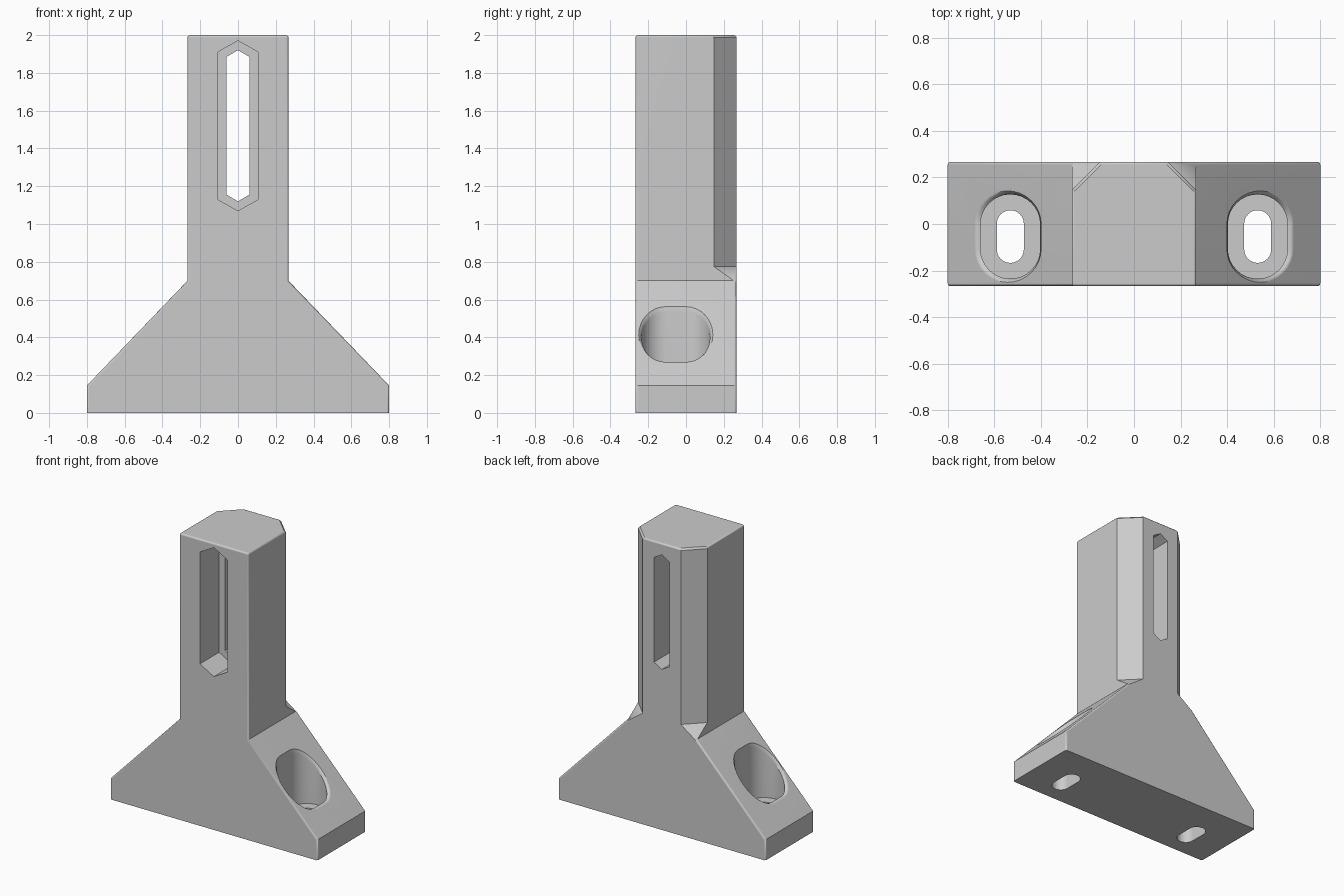
import bpy, bmesh, math
from mathutils import Vector

cube = bpy.data.objects.get("Cube")
if cube:
    bpy.data.objects.remove(cube, do_unlink=True)

HALF_COL, HALF_FOOT, HALF_DEPTH = 0.267, 0.8, 0.267
SHOULDER_Z, TOE_Z, TOP_Z = 0.7, 0.145, 2.0
SLOPE = (SHOULDER_Z - TOE_Z) / (HALF_FOOT - HALF_COL)
EDGE = 0.012

grey = bpy.data.materials.new("light grey plastic")
grey.use_nodes = True
COLOUR = (0.6, 0.6, 0.6, 1)
grey.diffuse_color = COLOUR
grey.node_tree.nodes["Principled BSDF"].inputs["Base Color"].default_value = COLOUR


def loft(rings):
    """Closed solid through rings with equal point counts."""
    bm = bmesh.new()
    loops = [[bm.verts.new(p) for p in ring] for ring in rings]
    n = len(loops[0])
    for a, b in zip(loops, loops[1:]):
        for i in range(n):
            j = (i + 1) % n
            bm.faces.new((a[i], a[j], b[j], b[i]))
    bm.faces.new(loops[0][::-1])
    bm.faces.new(loops[-1])
    bmesh.ops.recalc_face_normals(bm, faces=bm.faces[:])
    return bm


def add_object(name, bm):
    mesh = bpy.data.meshes.new(name)
    bm.to_mesh(mesh)
    bm.free()
    mesh.materials.append(grey)
    obj = bpy.data.objects.new(name, mesh)
    bpy.context.collection.objects.link(obj)
    return obj


def cut(target, bm):
    """Subtract a solid from the target and discard the cutter."""
    cutter = add_object("cutter", bm)
    cutter.hide_render = True
    mod = target.modifiers.new("cut", 'BOOLEAN')
    mod.operation, mod.solver, mod.object = 'DIFFERENCE', 'EXACT', cutter
    bpy.context.view_layer.objects.active = target
    bpy.ops.object.modifier_apply(modifier=mod.name)
    bpy.data.objects.remove(cutter, do_unlink=True)


def long_hex(half_w, z_low, z_high, tip, y):
    right = [(0, z_low), (half_w, z_low + tip), (half_w, z_high - tip), (0, z_high)]
    left = [(-half_w, z_high - tip), (-half_w, z_low + tip)]
    return [(x, y, z) for x, z in right + left]


def stadium(cx, cy, radius, half_straight, height):
    """Rounded slot outline along y; height is a function of x."""
    pts = []
    for k in range(34):
        end = 1 if k < 17 else -1
        a = math.pi * (k if k < 17 else k - 1) / 16
        x = cx + radius * math.cos(a)
        pts.append((x, cy + end * half_straight + radius * math.sin(a), height(x)))
    return pts


# Flared foot and column as one extruded outline
half = [(HALF_FOOT, 0), (HALF_FOOT, TOE_Z), (HALF_COL, SHOULDER_Z), (HALF_COL, TOP_Z)]
outline = half + [(-x, z) for x, z in reversed(half)]
bm = loft([[(x, y, z) for x, z in outline] for y in (-HALF_DEPTH, HALF_DEPTH)])

# Softened outer edges, leaving the base sharp
soft = [e for e in bm.edges
        if e.calc_face_angle(0) > math.radians(60)
        and max(v.co.z for v in e.verts) > 0.01]
bmesh.ops.bevel(bm, geom=soft, offset=EDGE, segments=3, profile=0.5, affect='EDGES')
body = add_object("slotted_bracket", bm)

# Chamfered rear corners of the column, with a sloping foot
d0 = (HALF_COL + 0.147) / math.sqrt(2)
section = [(d0, 0.775), (d0, TOP_Z - EDGE), (d0 - EDGE, TOP_Z), (d0 - EDGE, 2.1),
           (d0 + 0.2, 2.1), (d0 + 0.2, 0.575)]
for side in (-1, 1):
    out = Vector((side, 1, 0)).normalized()
    along = Vector((-side, 1, 0)).normalized()
    cut(body, loft([[out * d + along * w + Vector((0, 0, z)) for d, z in section]
                    for w in (-0.25, 0.25)]))

# Stepped vertical slot through the column
cut(body, loft([long_hex(0.107, 1.07, 1.97, 0.06, y) for y in (-0.4, -0.055)]))
cut(body, loft([long_hex(0.06, 1.12, 1.92, 0.035, y) for y in (-0.2, 0.4)]))

# Recessed screw slots in both feet, with an eased lower rim
for side in (-1, 1):
    cx, cy = side * 0.531, -0.054

    def slope(offset):
        return lambda x: SHOULDER_Z - (abs(x) - HALF_COL) * SLOPE + offset

    def flat(z):
        return lambda x: z

    cut(body, loft([
        stadium(cx, cy, 0.128, 0.053, flat(0.165)),
        stadium(cx, cy, 0.128, 0.053, slope(-0.025)),
        stadium(cx + side * 0.005, cy, 0.137, 0.053, slope(-0.008)),
        stadium(cx + side * 0.013, cy, 0.145, 0.053, slope(0.002)),
        stadium(cx + side * 0.013, cy, 0.145, 0.053, slope(0.3))]))
    cut(body, loft([stadium(cx, cy, 0.058, 0.055, flat(z)) for z in (-0.1, 0.25)]))

# Smooth rounded walls, crisp corners
bpy.ops.object.select_all(action='DESELECT')
body.select_set(True)
bpy.context.view_layer.objects.active = body
bpy.ops.object.shade_smooth_by_angle(angle=math.radians(35))
weighted = body.modifiers.new("even_shading", 'WEIGHTED_NORMAL')
weighted.keep_sharp = True
